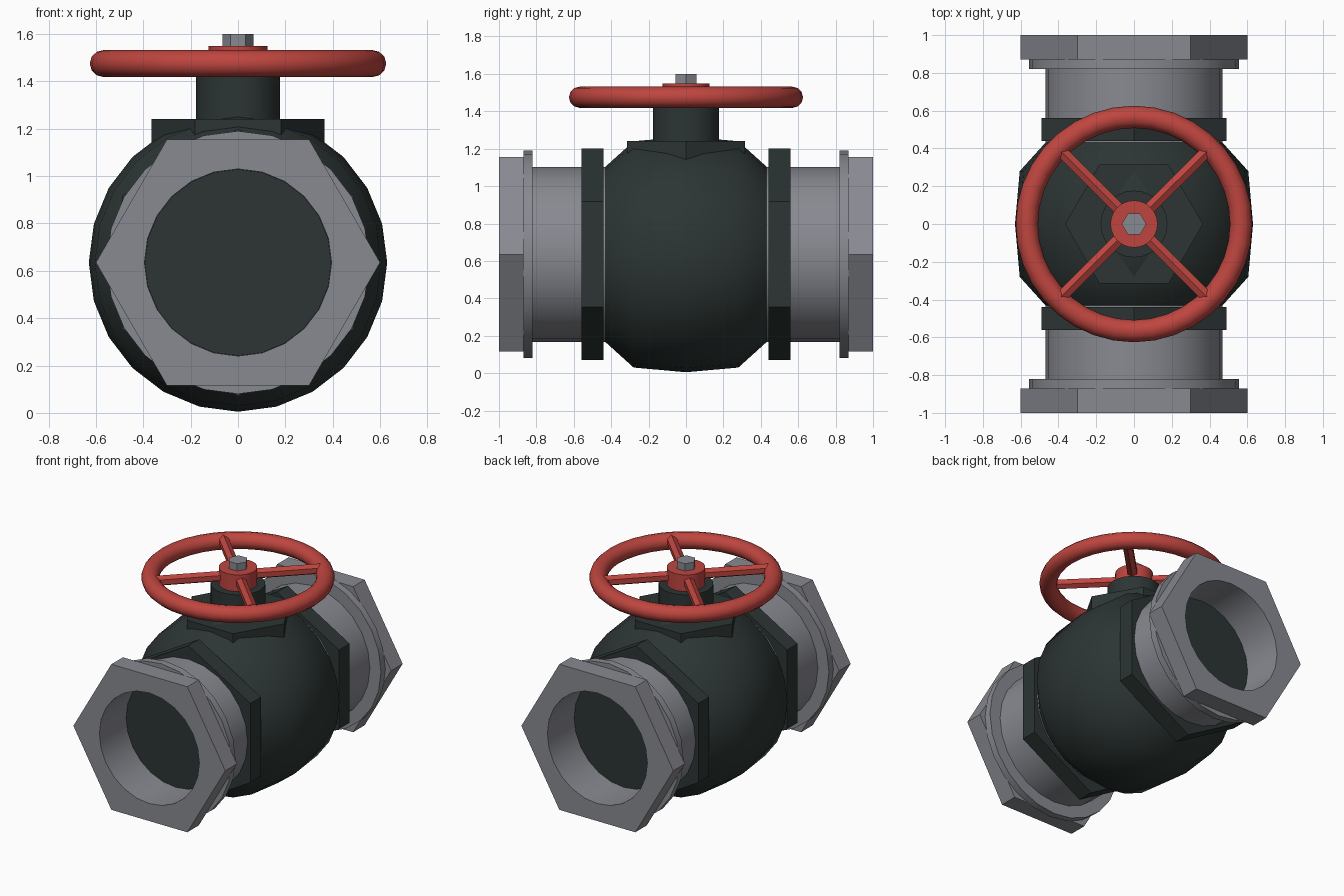
import bpy, bmesh, math
from mathutils import Matrix

if "Cube" in bpy.data.objects:
    bpy.data.objects.remove(bpy.data.objects["Cube"])

CZ = 0.635   # height of the pipe axis
N = 24       # segments of round parts


def material(name, rgb):
    m = bpy.data.materials.new(name)
    m.diffuse_color = (*rgb, 1)
    m.use_nodes = True
    m.node_tree.nodes["Principled BSDF"].inputs["Base Color"].default_value = m.diffuse_color
    return m


DARK = material("dark green iron", (0.025, 0.036, 0.034))
GREY = material("grey steel", (0.25, 0.255, 0.285))
RED = material("red paint", (0.52, 0.06, 0.05))


def finish(bm, name, mat, angle=35):
    bmesh.ops.recalc_face_normals(bm, faces=bm.faces)
    me = bpy.data.meshes.new(name)
    bm.to_mesh(me)
    bm.free()
    ob = bpy.data.objects.new(name, me)
    bpy.context.collection.objects.link(ob)
    me.materials.append(mat)
    bpy.ops.object.select_all(action='DESELECT')
    ob.select_set(True)
    bpy.context.view_layer.objects.active = ob
    bpy.ops.object.shade_smooth_by_angle(angle=math.radians(angle))
    return ob


def lathe(name, rows, mat, axis='Y', loop=False, phase=0, n=N, angle=35):
    """Revolve rows of (position, radius[, 'hex']); 'hex' rows are hexagonal,
    with a corner at phase degrees. loop closes the profile, else ends are capped."""
    bm = bmesh.new()
    rings = []
    for h, r, *kind in rows:
        ring = []
        for i in range(n):
            a = 2 * math.pi * i / n
            k = r
            if kind:
                d = (math.degrees(a) - phase + 1e-6) % 60 - 30
                k *= math.cos(math.pi / 6) / math.cos(math.radians(d))
            x, y = k * math.cos(a), k * math.sin(a)
            ring.append(bm.verts.new((x, h, CZ + y) if axis == 'Y' else (x, y, h)))
        rings.append(ring)
    pairs = list(zip(rings, rings[1:]))
    if loop:
        pairs.append((rings[-1], rings[0]))
    else:
        bm.faces.new(rings[0])
        bm.faces.new(rings[-1])
    for p, q in pairs:
        for i in range(n):
            j = (i + 1) % n
            bm.faces.new((p[i], p[j], q[j], q[i]))
    return finish(bm, name, mat, angle)


# Valve body
lathe("valve_body", [(-.435, .465), (-.28, .605), (0, .63), (.28, .605), (.435, .465)],
      DARK, angle=45)

# Pipe ends: hex collar, flanged sleeve, hex mouth and recessed plug
for s, side in ((-1, "front"), (1, "back")):
    lathe(side + "_collar", [(s * .44, .565, 'hex'), (s * .56, .565, 'hex')], DARK, phase=30)
    lathe(side + "_sleeve", [(s * .42, .468), (s * .82, .468), (s * .82, .555),
                             (s * .87, .555), (s * .87, .395), (s * .42, .395)],
          GREY, loop=True)
    lathe(side + "_hex_mouth", [(s * .87, .6, 'hex'), (s, .6, 'hex'),
                                (s, .395), (s * .87, .395)], GREY, loop=True)
    lathe(side + "_plug", [(s * .42, .394), (s * .70, .394)], DARK)

# Bonnet and stem
lathe("bonnet_hex", [(1.1, .365, 'hex'), (1.24, .365, 'hex')], DARK, 'Z')
lathe("bonnet_neck", [(1.2, .177), (1.43, .177)], DARK, 'Z')
lathe("stem_nut", [(1.53, .065, 'hex'), (1.6, .065, 'hex')], GREY, 'Z')

# Handwheel: hub, rim and four diagonal spokes
lathe("wheel_hub", [(1.425, .125), (1.548, .125)], RED, 'Z')
rim = [(1.475 + .057 * math.sin(t * math.pi / 6), .567 + .059 * math.cos(t * math.pi / 6))
       for t in range(12)]
lathe("wheel_rim", rim, RED, 'Z', loop=True, n=36, angle=60)
for i in range(4):
    bm = bmesh.new()
    bmesh.ops.create_cone(bm, cap_ends=True, segments=6, radius1=.036, radius2=.036, depth=.45)
    m = (Matrix.Rotation(math.radians(45 + 90 * i), 4, 'Z')
         @ Matrix.Translation((.32, 0, 1.492))
         @ Matrix.Rotation(math.pi / 2, 4, 'Y') @ Matrix.Rotation(math.pi / 6, 4, 'Z'))
    # flat side on top
    bmesh.ops.transform(bm, matrix=m, verts=bm.verts)
    finish(bm, f"wheel_spoke_{i + 1}", RED)
